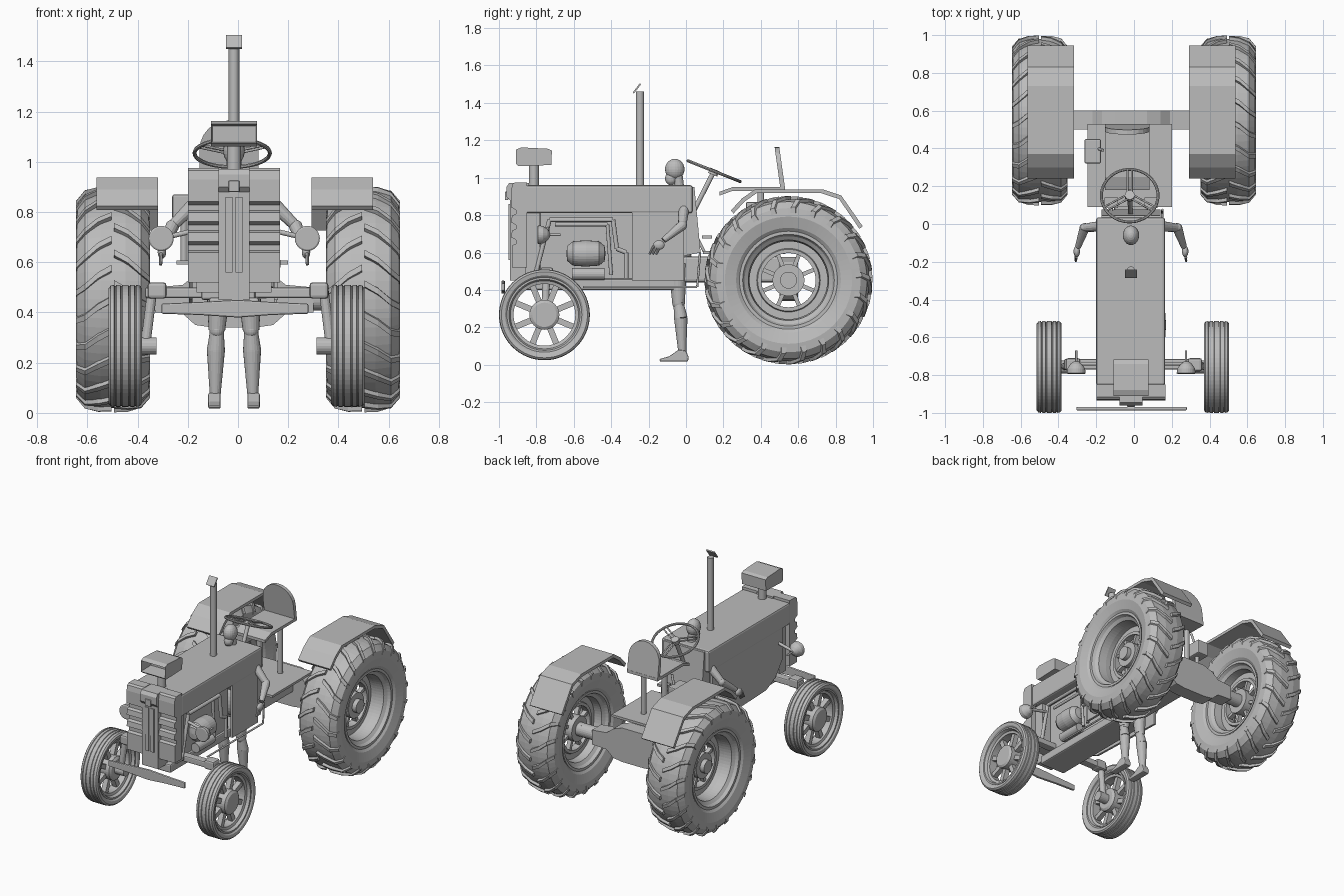
import bpy, bmesh
from math import sin, cos, pi, tau
from mathutils import Vector, Matrix

old = bpy.data.objects.get("Cube")
if old:
    bpy.data.objects.remove(old, do_unlink=True)

grey = bpy.data.materials.new("plain grey")
grey.use_nodes = True
grey.diffuse_color = (.5, .5, .5, 1)
grey.node_tree.nodes["Principled BSDF"].inputs["Base Color"].default_value = (.5, .5, .5, 1)
parts = []
MID = -.016   # centre line of the body
X, Y, Z = Vector((1, 0, 0)), Vector((0, 1, 0)), Vector((0, 0, 1))


def make(name, bm):
    bmesh.ops.recalc_face_normals(bm, faces=bm.faces)
    mesh = bpy.data.meshes.new(name)
    bm.to_mesh(mesh)
    bm.free()
    mesh.materials.append(grey)
    obj = bpy.data.objects.new(name, mesh)
    bpy.context.collection.objects.link(obj)
    parts.append(obj)
    return obj


def bevel(obj, width):
    mod = obj.modifiers.new("bevel", "BEVEL")
    mod.width, mod.segments, mod.limit_method = width, 2, "ANGLE"


def box(name, xs, ys, zs, soft=0):
    bm = bmesh.new()
    lo, hi = Vector((xs[0], ys[0], zs[0])), Vector((xs[1], ys[1], zs[1]))
    bmesh.ops.create_cube(bm, size=1, matrix=Matrix.Translation((lo + hi) / 2) @ Matrix.Diagonal((hi - lo).to_4d()))
    obj = make(name, bm)
    if soft:
        bevel(obj, soft)


def prism(name, points, axis, start, end):
    """Extrude a flat outline along x (points y,z) or y (points x,z)."""
    bm = bmesh.new()
    place = (lambda p: (start, p[0], p[1])) if axis == X else (lambda p: (p[0], start, p[1]))
    face = bm.faces.new([bm.verts.new(place(p)) for p in points])
    out = bmesh.ops.extrude_face_region(bm, geom=[face])["geom"]
    bmesh.ops.translate(bm, vec=axis * (end - start), verts=[v for v in out if isinstance(v, bmesh.types.BMVert)])
    return make(name, bm)


def lathe(name, profile, centre, axis=X, n=48, closed=True):
    """Spin (radius, offset) points round an axis."""
    bm = bmesh.new()
    turn = Z.rotation_difference(axis).to_matrix()
    rings = [[bm.verts.new(Vector(centre) + turn @ Vector((r * cos(tau * i / n), r * sin(tau * i / n), h)))
              for i in range(n)] for r, h in profile]
    for a, b in zip(rings, rings[1:] + rings[:1] if closed else rings[1:]):
        for i in range(n):
            j = (i + 1) % n
            bm.faces.new((a[i], a[j], b[j], b[i]))
    bmesh.ops.remove_doubles(bm, verts=bm.verts, dist=1e-5)
    return make(name, bm)


def rods(name, points, r1, r2=None, n=14):
    """Chain of round rods through the points."""
    bm = bmesh.new()
    for p, q in zip(points, points[1:]):
        p, q = Vector(p), Vector(q)
        m = Matrix.Translation((p + q) / 2) @ Z.rotation_difference(q - p).to_matrix().to_4x4()
        bmesh.ops.create_cone(bm, cap_ends=True, segments=n, radius1=r1, radius2=r2 or r1, depth=(q - p).length, matrix=m)
    return make(name, bm)


def ball(name, centre, size):
    bm = bmesh.new()
    bmesh.ops.create_uvsphere(bm, u_segments=20, v_segments=12, radius=1,
                              matrix=Matrix.Translation(centre) @ Matrix.Diagonal(Vector(size).to_4d()))
    return make(name, bm)


def spokes(name, centre, count, inner, outer, width, depth, phase=0):
    bm = bmesh.new()
    for i in range(count):
        m = (Matrix.Translation(centre) @ Matrix.Rotation(tau * i / count + phase, 4, "X")
             @ Matrix.Translation(Y * (inner + outer) / 2) @ Matrix.Diagonal((depth, outer - inner, width, 1)))
        bmesh.ops.create_cube(bm, size=1, matrix=m)
    return make(name, bm)


def lugs(name, centre, count):
    """Curved tread bars running from the crown over each shoulder."""
    bm = bmesh.new()
    path = ((.005, .432, 0), (.06, .43, .07), (.112, .417, .17), (.147, .375, .22))
    for side in (-1, 1):
        for i in range(count):
            base = tau * (i + (side > 0) / 2) / count
            rings = [[bm.verts.new(Vector(centre) + Vector((side * x, (r + h) * cos(base + a + d), (r + h) * sin(base + a + d))))
                      for h, d in ((-.015, -.04), (-.015, .04), (.018, .028), (.018, -.028))] for x, r, a in path]
            for a, b in zip(rings, rings[1:]):
                for k in range(4):
                    bm.faces.new((a[k], a[k - 1], b[k - 1], b[k]))
            bm.faces.new(rings[0])
            bm.faces.new(rings[-1])
    return make(name, bm)


def both(half):
    """Complete a half profile with its mirror image."""
    return half + [(r, -h) for r, h in reversed(half)]


for side, word in ((-1, "right"), (1, "left")):
    # rear wheels
    c = Vector((side * .498, .548, .452))
    lathe(f"rear_tyre_{word}", both([(.255, .11), (.28, .13), (.34, .147), (.385, .142), (.42, .112), (.432, .05)]), c, n=72)
    lugs(f"rear_tread_{word}", c, 22)
    lathe(f"rear_rim_{word}", both([(.262, .12), (.245, .12), (.235, .1), (.215, .085), (.208, .03)])
          + [(.225, -.03), (.225, .03)], c, n=64)
    hub = c - X * side * .02
    lathe(f"rear_disc_{word}", both([(.215, .012), (.17, .012), (.165, .025), (.145, .025)]), hub)
    spokes(f"rear_spokes_{word}", hub, 8, .07, .155, .022, .03, pi / 8)
    lathe(f"rear_hub_{word}", both([(0, .075), (.045, .075), (.045, .045), (.085, .045)]), hub, closed=False)

    # front wheels
    c = Vector((-.006 + side * .443, -.757, .267))
    ribs = [(.198, .05), (.21, .062), (.23, .066), (.24, .058)]
    for x in (.04, .016):
        ribs += [(.243, x + .004), (.239, x + .002), (.239, x - .002), (.243, x - .004)]
    lathe(f"front_tyre_{word}", both(ribs), c, n=64)
    lathe(f"front_rim_{word}", both([(.2, .055), (.19, .055), (.182, .035), (.165, .03)]), c, n=64)
    spokes(f"front_spokes_{word}", c, 8, .06, .172, .032, .035, pi / 8)
    lathe(f"front_hub_{word}", both([(0, .055), (.065, .055), (.08, .045)]), c, n=32, closed=False)
    rods(f"front_stub_axle_{word}", [c, c - X * side * .125], .034, n=20)
    rods(f"front_kingpin_{word}", [(side * .37, -.755, .26), (side * .34, -.745, .5)], .02)
    box(f"front_knuckle_{word}", sorted((side * .285, side * .36)), (-.78, -.71), (.455, .52), .012)

    # fenders: bent plates over the rear wheels
    outline = [Vector(p) for p in ((.24, .825), (.3, .89), (.37, .938), (.73, .938), (.83, .905), (.945, .74))]
    middle = Vector((.55, .45))
    inner = [p + (middle - p).normalized() * .022 for p in reversed(outline)]
    prism(f"fender_{word}", outline + inner, X, -.013 + side * .305, -.013 + side * .55)

    # headlights
    lamp = (-.015 + side * .291, -.79, .695)
    lathe(f"headlight_{word}", [(0, -.004), (.044, -.004), (.05, 0), (.047, .025), (.03, .05), (.012, .062), (0, .062)],
          lamp, Y, 28, False)
    rods(f"headlight_stalk_{word}", [(lamp[0], -.735, .695), (lamp[0], -.67, .695)], .006)
    rods(f"headlight_arm_{word}", [(lamp[0], -.74, .695), (MID + side * .14, -.74, .73)], .01)

    # ribbed grille halves
    face = [(-.85, .52), (-.93, .52)]
    for z in (.66, .74, .82):
        face += [(-.93, z - .022), (-.91, z - .014), (-.91, z + .008), (-.935, z + .022)]
    face += [(-.935, .93), (-.928, .965), (-.915, .975), (-.85, .975)]
    prism(f"grille_{word}", face, X, MID + side * .06, MID + side * .183)

# grille column
prism("grille_column", [(-.84, .45), (-.94, .45), (-.942, .88), (-.96, .9), (-.96, .95), (-.945, .972), (-.84, .972)],
      X, MID - .062, MID + .062)
for x in (-.034, .006):
    box("grille_slot_frame", (MID + x, MID + x + .028), (-.948, -.93), (.56, .86))
box("grille_plate", (MID - .022, MID + .022), (-.968, -.95), (.88, .925), .004)

# hood, side panels and engine
box("hood", (MID - .184, MID + .18), (-.855, .035), (.81, .96), .012)
box("rear_side_panel", (MID + .16, MID + .176), (-.29, -.01), (.45, .82))
prism("closed_side_panel", [(-.78, .82), (-.78, .6), (-.7, .5), (-.6, .45), (-.01, .43), (-.01, .82)], X, MID - .18, MID - .165)
prism("dashboard", [(-.02, .96), (.045, .95), (.078, .6), (-.02, .58)], X, MID - .155, MID + .155)
box("engine_block", (MID - .13, MID + .085), (-.78, -.2), (.45, .82), .01)
box("radiator_core", (MID - .15, MID + .15), (-.86, -.78), (.48, .85))
box("chassis_rail", (MID - .1, MID + .1), (-.86, -.05), (.4, .46), .01)
lathe("engine_tank", [(0, -.105), (.04, -.1), (.065, -.07), (.07, 0), (.065, .07), (.04, .1), (0, .105)],
      (.1, -.535, .595), Y, 28, False)
rods("engine_filter", [(.1, -.61, .485), (.1, -.435, .485)], .032, n=20)
rods("manifold_pipe", [(.13, -.8, .5), (.13, -.73, .775), (.13, -.39, .775), (.13, -.37, .62), (.13, -.32, .6), (.13, -.32, .46)], .012)
rods("inner_pipe", [(.1, -.7, .75), (.1, -.42, .75), (.1, -.4, .48)], .01)
rods("control_rod", [(.15, -.55, .415), (.15, .06, .415), (.15, .075, .6)], .006)

# front axle and bumper bar
box("front_axle", (-.37, .36), (-.77, -.715), (.458, .5), .008)
bar = [(-.305, .395), (-.15, .39), (0, .38), (.13, .39), (.28, .395), (.28, .435), (.13, .442), (0, .45), (-.15, .442), (-.305, .435)]
bevel(prism("bumper_bar", bar, Y, -.987, -.968), .006)

# exhaust and air intake
rods("exhaust_pipe", [(MID, -.246, .95), (MID, -.246, 1.46)], .021, n=24)
prism("exhaust_flap", [(-.285, 1.455), (-.278, 1.45), (-.24, 1.5), (-.247, 1.505)], X, MID - .031, MID + .031)
rods("intake_pipe", [(MID, -.813, .95), (MID, -.813, 1.08)], .027, n=24)
cap = prism("intake_box", [(-.91, 1.075), (-.895, 1.062), (-.72, 1.068), (-.717, 1.145), (-.74, 1.155), (-.88, 1.162), (-.91, 1.15)],
            X, MID - .092, MID + .092)
bm = bmesh.new()
bm.from_mesh(cap.data)
front = min(bm.faces, key=lambda f: f.calc_center_median().y)
bmesh.ops.inset_region(bm, faces=[front], thickness=.01)
bmesh.ops.translate(bm, vec=Y * .1, verts=front.verts)
bm.to_mesh(cap.data)
bm.free()

# steering wheel
hub = Vector((MID - .007, .15, 1.035))
tilt = Vector((0, .37, .93)).normalized()
ring = [(.15 + .008 * cos(tau * k / 8), .008 * sin(tau * k / 8)) for k in range(8)]
lathe("steering_wheel", ring, hub, tilt)
rods("steering_hub", [hub - tilt * .02, hub + tilt * .01], .026)
across = tilt.cross(X)
for k in range(3):
    a = pi / 2 + tau * k / 3
    spread = X * sin(a) - across * cos(a)
    for s in (-.012, .012):
        rods("steering_spoke", [hub + spread * s, hub + spread * s + (X * cos(a) + across * sin(a)) * .15], .005)
rods("steering_column", [hub, (MID, .02, .78)], .013)

# rear axle, gearbox and platform
axle = [(-.33, .4), (-.22, .395), (-.17, .35), (-.1, .34), (.07, .34), (.14, .35), (.19, .395), (.3, .4),
        (.3, .5), (.19, .51), (.14, .55), (.07, .575), (-.1, .575), (-.17, .55), (-.22, .51), (-.33, .5)]
prism("rear_axle_housing", axle, Y, .5, .6)
rods("rear_axle_shaft", [(-.5, .548, .452), (.5, .548, .452)], .045, n=24)
box("gearbox", (MID - .09, MID + .09), (-.02, .51), (.44, .58), .015)
box("platform", (-.245, .2), (.09, .53), (.592, .608))

# seat
seat_x = MID - .02
prism("seat_base", [(.18, .905), (.25, .93), (.53, .93), (.53, .95), (.25, .95), (.18, .925)], X, seat_x - .117, seat_x + .117)
arch = [(seat_x + .117 * cos(pi * k / 12), 1.05 + .115 * sin(pi * k / 12)) for k in range(13)]
back = prism("seat_back", [(seat_x - .117, .94), (seat_x + .117, .94)] + arch, Y, .505, .53)
for v in back.data.vertices:
    v.co.y -= (v.co.z - .94) * .14
for x in (-.08, .08):
    rods("seat_post", [(seat_x + x, .4, .6), (seat_x + x, .4, .935)], .018)
box("control_box", (-.262, -.175), (.32, .45), (.77, .87), .008)
rods("control_box_post", [(-.215, .39, .6), (-.215, .39, .78)], .014)
rods("control_lever", [(-.19, .4, .85), (-.165, .39, .93)], .008)
for x in (-.12, .09):
    box("pedal", (x - .035, x + .035), (.085, .14), (.675, .69))
    rods("pedal_arm", [(x, .05, .7), (x, .1, .6)], .008)

# jointed standing figure
ball("figure_head", (MID, -.06, 1.045), (.043, .052, .056))
ball("figure_jaw", (MID, -.08, .995), (.03, .032, .035))
rods("figure_neck", [(MID, -.03, .9), (MID, -.045, 1.02)], .026)
ball("figure_torso", (MID, -.03, .78), (.11, .065, .15))
ball("figure_hips", (MID, -.03, .56), (.09, .06, .1))
for s in (-1, 1):
    hip, knee, calf = (MID + s * .06, -.045, .54), (MID + s * .068, -.04, .33), (MID + s * .072, -.028, .25)
    ankle = (MID + s * .075, -.02, .065)
    rods("figure_thigh", [knee, hip], .033, .052, 20)
    ball("figure_knee", knee, (.03, .034, .034))
    rods("figure_shin", [ankle, calf], .021, .036, 20)
    rods("figure_calf", [calf, knee], .036, .027, 20)
    ball("figure_ankle", ankle, (.022, .024, .026))
    sole = MID + s * .078
    bevel(prism("figure_foot", [(.01, .017), (-.14, .017), (-.143, .03), (-.09, .045), (-.04, .08), (.0, .075), (.015, .04)],
                X, sole - .025, sole + .025), .008)
    shoulder, elbow, wrist = (MID + s * .14, -.01, .85), (MID + s * .245, -.02, .745), (MID + s * .28, -.12, .665)
    ball("figure_shoulder", shoulder, (.033, .033, .033))
    rods("figure_upper_arm", [elbow, shoulder], .022, .03)
    ball("figure_elbow", elbow, (.025, .025, .025))
    rods("figure_forearm", [wrist, elbow], .016, .027)
    ball("figure_palm", (MID + s * .287, -.145, .64), (.017, .03, .026))
    for k in (-.018, 0, .018):
        rods("figure_finger", [(MID + s * .29, -.155 + k, .635), (MID + s * .292, -.178 + k, .59)], .008, .006, 8)

# smooth the round parts, keep edges sharp
for obj in bpy.context.view_layer.objects:
    obj.select_set(obj in parts)
bpy.context.view_layer.objects.active = parts[0]
bpy.ops.object.shade_smooth_by_angle()
